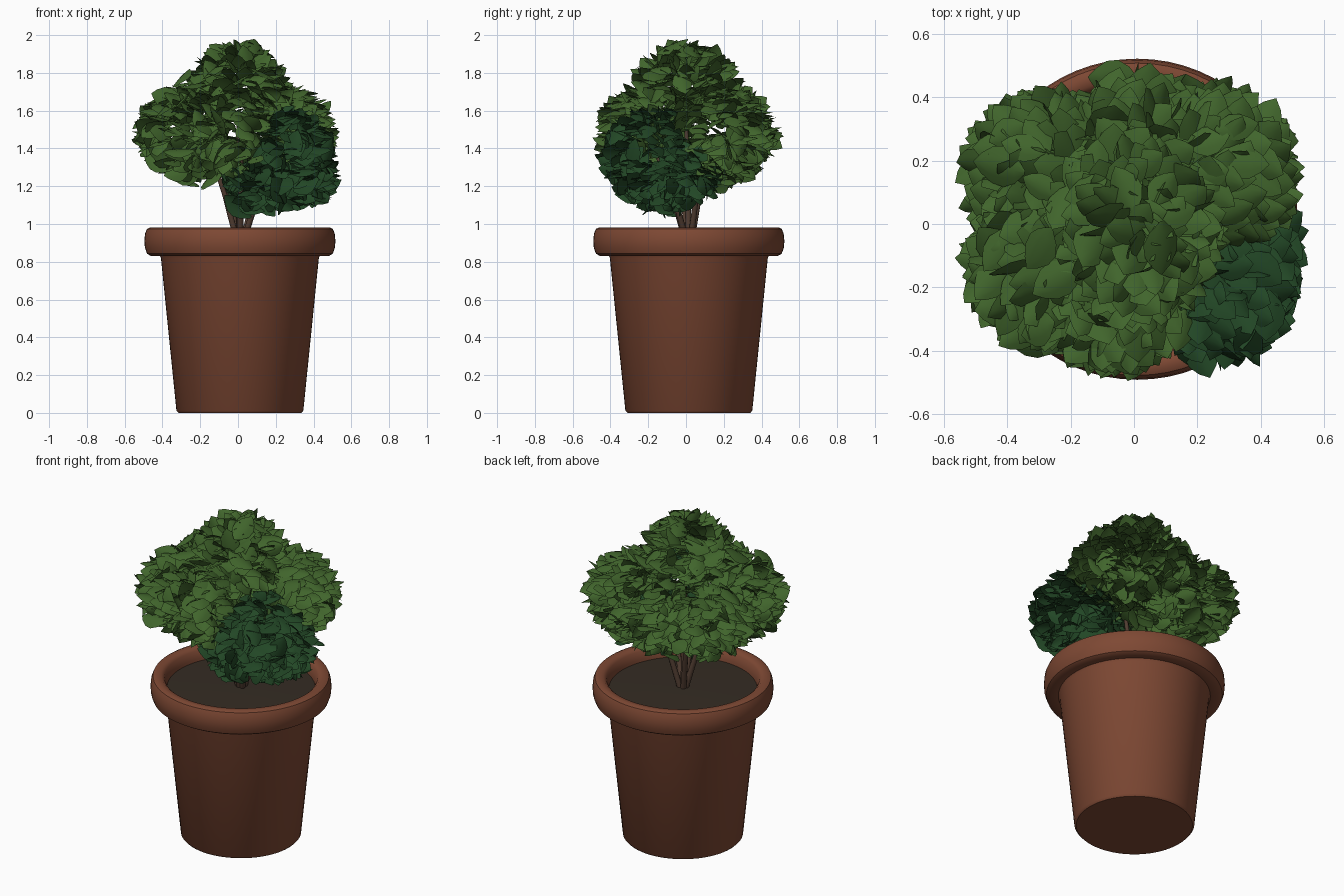
import bpy, bmesh, math, random
from mathutils import Vector, Matrix

if "Cube" in bpy.data.objects:
    bpy.data.objects.remove(bpy.data.objects["Cube"])

random.seed(7)
AXIS = Vector((0.01, 0.015, 0))


def material(name, rgb):
    m = bpy.data.materials.new(name)
    m.diffuse_color = (*rgb, 1)
    m.use_nodes = True
    m.node_tree.nodes["Principled BSDF"].inputs["Base Color"].default_value = m.diffuse_color
    return m


def finish(name, bm, mat, angle=40):
    me = bpy.data.meshes.new(name)
    bm.to_mesh(me)
    bm.free()
    ob = bpy.data.objects.new(name, me)
    bpy.context.collection.objects.link(ob)
    me.materials.append(mat)
    bpy.ops.object.select_all(action='DESELECT')
    ob.select_set(True)
    bpy.context.view_layer.objects.active = ob
    bpy.ops.object.shade_smooth_by_angle(angle=math.radians(angle))
    return ob


def lathe(name, profile, mat, steps=64):
    bm = bmesh.new()
    vs = [bm.verts.new(AXIS + Vector((r, 0, z))) for r, z in profile]
    es = [bm.edges.new(p) for p in zip(vs, vs[1:])]
    bmesh.ops.spin(bm, geom=vs + es, cent=AXIS, axis=(0, 0, 1), angle=2 * math.pi, steps=steps)
    bmesh.ops.remove_doubles(bm, verts=bm.verts, dist=1e-4)
    bmesh.ops.recalc_face_normals(bm, faces=bm.faces)
    return finish(name, bm, mat)


terracotta = material("terracotta", (0.21, 0.066, 0.034))
earth = material("earth", (0.035, 0.025, 0.017))
bark = material("bark", (0.085, 0.048, 0.032))
light_green = material("light_green", (0.052, 0.13, 0.025))
dark_green = material("dark_green", (0.016, 0.063, 0.019))

# Pot with rolled rim, and recessed soil
lathe("pot", [(0, 0), (0.325, 0), (0.336, 0.012), (0.418, 0.82), (0.425, 0.835), (0.47, 0.83),
              (0.492, 0.843), (0.503, 0.875), (0.506, 0.91), (0.502, 0.95), (0.492, 0.974),
              (0.475, 0.982), (0.445, 0.98), (0.428, 0.965), (0.415, 0.92), (0.41, 0.86)], terracotta)
lathe("soil", [(0, 0.915), (0.2, 0.912), (0.415, 0.905)], earth)

# Stems fanning out of the soil
cu = bpy.data.curves.new("stems", 'CURVE')
cu.dimensions, cu.bevel_depth, cu.bevel_resolution = '3D', 0.016, 2
for tip in [(-0.16, -0.05, 1.42), (-0.12, 0.14, 1.45), (0.18, -0.12, 1.3), (0.17, 0.1, 1.4),
            (0.0, 0.0, 1.6), (0.02, -0.15, 1.35)]:
    s = cu.splines.new('POLY')
    s.points.add(2)
    base, t = AXIS + Vector((tip[0] * 0.06, tip[1] * 0.06, 0.89)), Vector(tip)
    mid = base.lerp(t, 0.5) - Vector((tip[0], tip[1], 0)) * 0.06
    for p, co, rad in zip(s.points, (base, mid, t), (1.1, 0.9, 0.5)):
        p.co, p.radius = (*co, 1), rad
stems = bpy.data.objects.new("stems", cu)
bpy.context.collection.objects.link(stems)
cu.materials.append(bark)


# One pointed, cupped leaf along +y with its face towards +z
def add_leaf(bm, mtx, length, width):
    rows = [(0, 0.1), (0.2, 0.7), (0.42, 1), (0.65, 0.9), (0.85, 0.5), (1, 0)]
    prev = None
    for t, w in rows:
        bend = -0.16 * length * t * t
        xs = (-1, -0.5, 0, 0.5, 1) if w else (0,)
        cur = [bm.verts.new(mtx @ Vector((x * w * width / 2, t * length,
               bend - (abs(x) * w) ** 1.5 * width * 0.16))) for x in xs]
        if prev:
            for i in range(4):
                if len(cur) > 1:
                    bm.faces.new((prev[i], prev[i + 1], cur[i + 1], cur[i]))
                else:
                    bm.faces.new((prev[i], prev[i + 1], cur[0]))
        prev = cur


# Leaf clumps: centre, radii to the leaf tips, dark or light
clumps = [
    ((0.0, 0.0, 1.64), (0.31, 0.34, 0.36), 0),
    ((-0.27, 0.16, 1.50), (0.30, 0.30, 0.26), 0),
    ((-0.27, -0.13, 1.50), (0.30, 0.29, 0.26), 0),
    ((-0.06, -0.22, 1.50), (0.28, 0.28, 0.26), 0),
    ((0.26, 0.17, 1.50), (0.29, 0.30, 0.27), 0),
    ((0.02, 0.24, 1.48), (0.30, 0.27, 0.28), 0),
    ((0.27, -0.17, 1.38), (0.27, 0.31, 0.26), 1),
    ((0.36, -0.08, 1.26), (0.20, 0.30, 0.18), 1),
    ((0.09, -0.16, 1.26), (0.19, 0.22, 0.19), 1),
]
clumps = [(Vector(c), Vector(r), k) for c, r, k in clumps]


def depth(p, clump):
    q = p - clump[0]
    return (1 - Vector([a / b for a, b in zip(q, clump[1])]).length) * min(clump[1])


meshes = [bmesh.new(), bmesh.new()]
for clump in clumps:
    c, r, kind = clump
    count = int(4 * math.pi * (r.length_squared / 3) / 0.0045)
    for i in range(count):
        z = 1 - 2 * (i + 0.5) / count
        a = i * 2.39996
        h = math.sqrt(1 - z * z)
        n = Vector((h * math.cos(a), h * math.sin(a), z))
        tip = c + Vector([u * v for u, v in zip(n, r)]) * random.uniform(0.9, 1.02)
        if any(depth(tip, o) > 0.06 for o in clumps if o is not clump):
            continue
        # tips lean outwards from the plant's axis, shingled over each other
        out = Vector((tip.x, tip.y, 0.1)).normalized()
        jitter = Vector([random.gauss(0, 0.33) for _ in range(3)])
        d = (n * 0.6 + out * 0.5 + jitter + Vector((0, 0, -0.1))).normalized()
        up = n * 0.6 + Vector((0, 0, 0.6)) + Vector([random.gauss(0, 0.3) for _ in range(3)])
        side = d.cross(up).normalized()
        face = side.cross(d)
        length = random.uniform(0.13, 0.19)
        m = Matrix((side, d, face)).transposed().to_4x4()
        m.translation = tip - d * length
        add_leaf(meshes[kind], m, length, length * random.uniform(0.6, 0.75))

finish("light_leaves", meshes[0], light_green, 60)
finish("dark_leaves", meshes[1], dark_green, 60)
